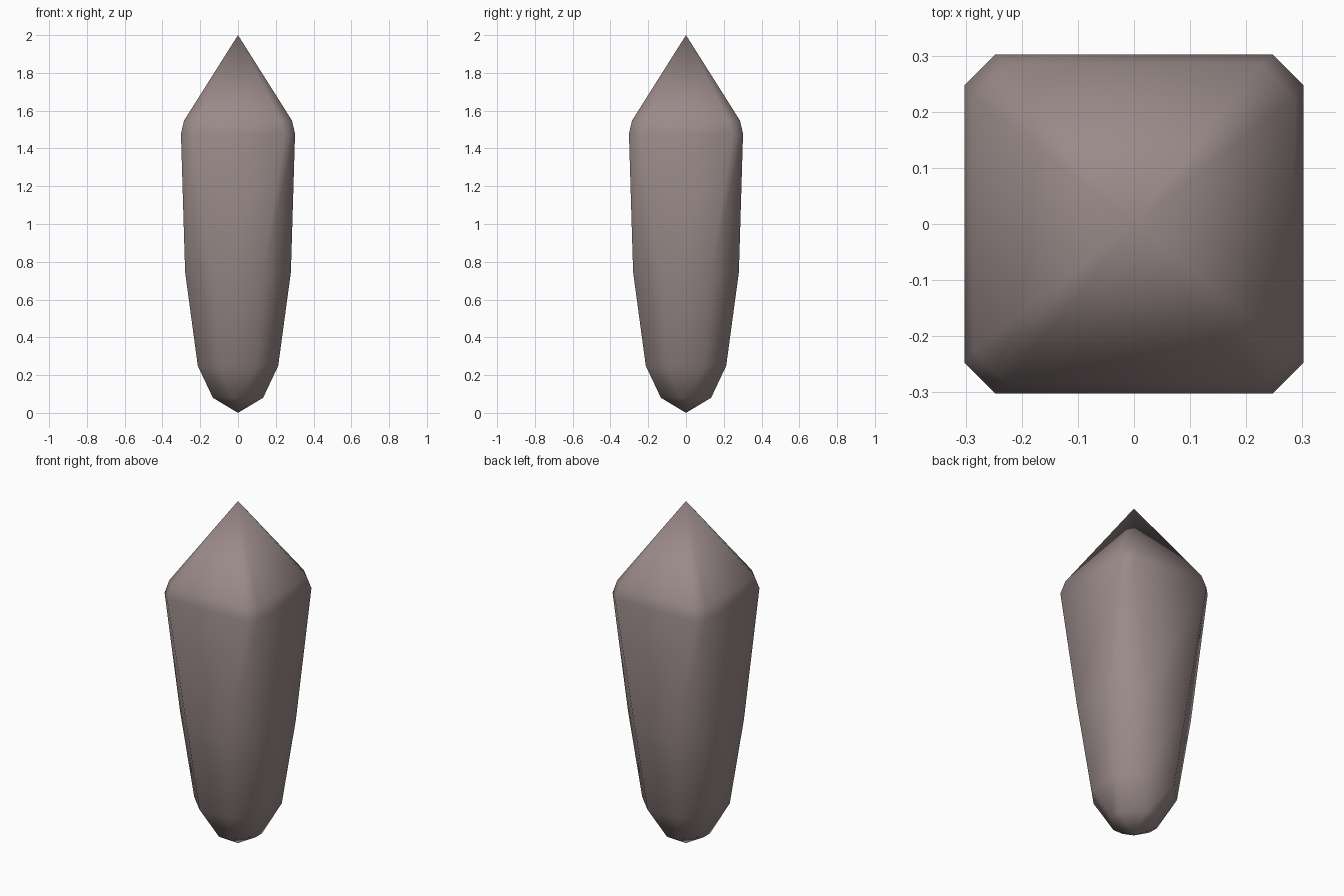
import bpy, bmesh

if "Cube" in bpy.data.objects:
    bpy.data.objects.remove(bpy.data.objects["Cube"])

# Crystal cross-sections: height, half width, half width of the flat side
RINGS = [
    (0.08, 0.133, 0.03),
    (0.25, 0.213, 0.10),
    (0.745, 0.28, 0.135),
    (1.477, 0.302, 0.247),
    (1.547, 0.286, 0.226),
]

stone = bpy.data.materials.new("dusky stone")
stone.diffuse_color = (0.32, 0.255, 0.25, 1)
stone.use_nodes = True
stone.node_tree.nodes["Principled BSDF"].inputs["Base Color"].default_value = stone.diffuse_color

bm = bmesh.new()


def ring(z, a, b):
    # Square with cut corners
    pts = [(a, -b), (a, b), (b, a), (-b, a), (-a, b), (-a, -b), (-b, -a), (b, -a)]
    return [bm.verts.new((x, y, z)) for x, y in pts]


loops = [ring(*r) for r in RINGS]
bottom = bm.verts.new((0, 0, 0))
tip = bm.verts.new((0, 0, 2))

# Sides
for lo, hi in zip(loops, loops[1:]):
    for i in range(8):
        j = (i + 1) % 8
        bm.faces.new((lo[i], lo[j], hi[j], hi[i]))

# Pointed ends
for i in range(8):
    j = (i + 1) % 8
    bm.faces.new((loops[0][j], loops[0][i], bottom))
    bm.faces.new((loops[-1][i], loops[-1][j], tip))

bmesh.ops.recalc_face_normals(bm, faces=bm.faces)
for f in bm.faces:
    f.smooth = True

mesh = bpy.data.meshes.new("crystal")
bm.to_mesh(mesh)
bm.free()
mesh.materials.append(stone)
crystal = bpy.data.objects.new("crystal", mesh)
bpy.context.collection.objects.link(crystal)
